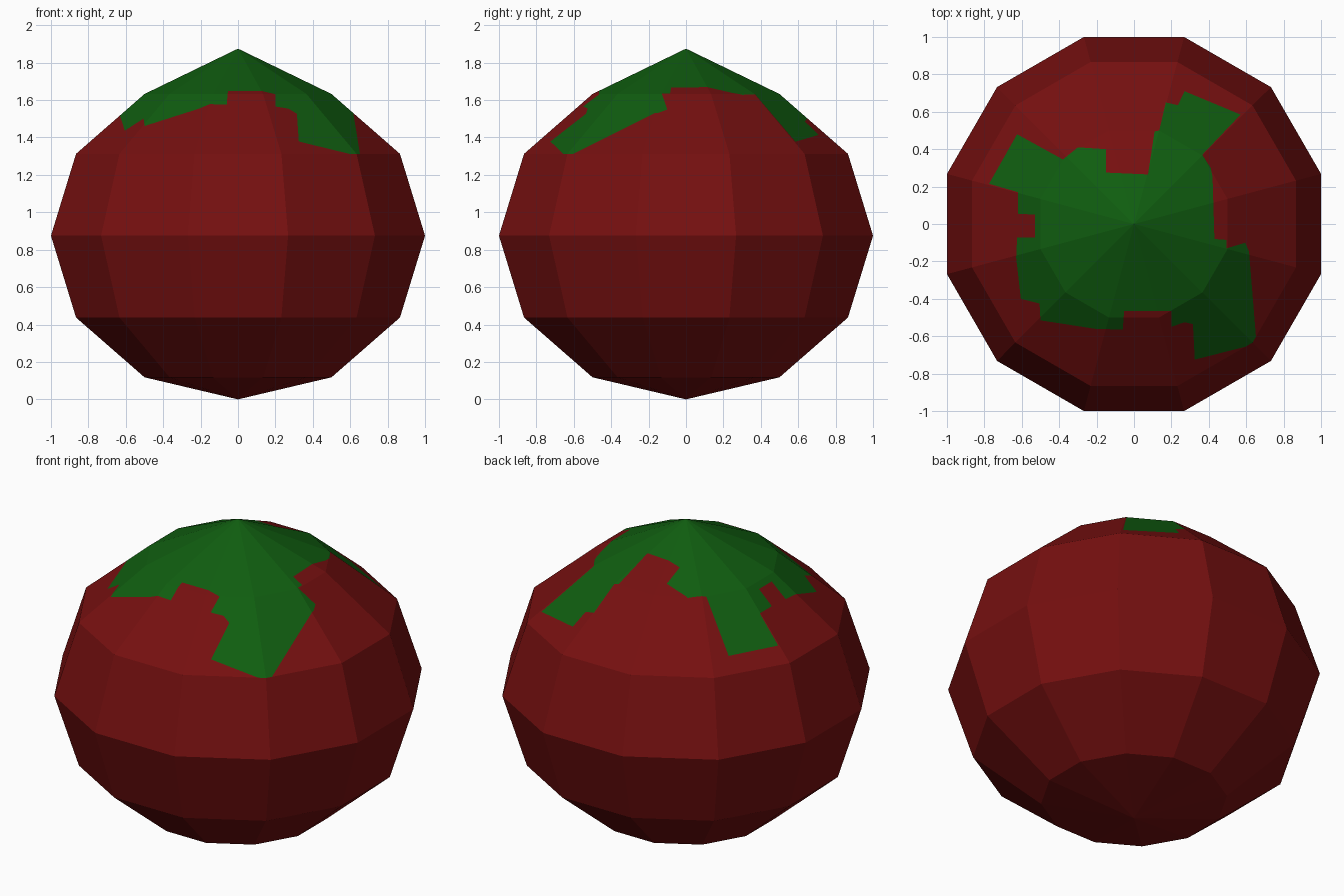
import bpy, bmesh, math
from mathutils import Vector

if "Cube" in bpy.data.objects:
    bpy.data.objects.remove(bpy.data.objects["Cube"])

SIDES = 12
R = 1 / math.cos(math.pi / SIDES)        # flats sit at x, y = +-1
MID = 0.875
# (radius factor, z) rings from bottom to top, poles added separately
RINGS = [(0.5, 0.118), (0.866, 0.4375), (1.0, MID), (0.866, 1.3125), (0.5, 1.6325)]

# Outline of the green patch seen from above
PATCH = [(.27, .71), (.57, .585), (.365, .37), (.41, .30), (.42, .25), (.43, -.08),
         (.495, -.085), (.495, -.13), (.595, -.10), (.615, -.147), (.652, -.603),
         (.634, -.634), (.60, -.655), (.325, -.725), (.315, -.535), (.27, -.525),
         (.20, -.55), (.20, -.465), (-.053, -.465), (-.06, -.565), (-.21, -.56),
         (-.50, -.515), (-.505, -.425), (-.605, -.40), (-.63, -.18), (-.625, -.072),
         (-.53, -.072), (-.53, .05), (-.62, .055), (-.62, .17), (-.775, .215),
         (-.625, .48), (-.38, .345), (-.30, .41), (-.15, .40), (-.15, .275),
         (.075, .265), (.11, .495), (.135, .50), (.17, .65), (.235, .635)]


def material(name, rgb):
    m = bpy.data.materials.new(name)
    m.diffuse_color = (*rgb, 1)
    m.use_nodes = True
    m.node_tree.nodes["Principled BSDF"].inputs["Base Color"].default_value = m.diffuse_color
    return m


def inside(p, poly):
    hit = False
    for (x1, y1), (x2, y2) in zip(poly, poly[1:] + poly[:1]):
        if (y1 > p.y) != (y2 > p.y) and p.x < x1 + (p.y - y1) * (x2 - x1) / (y2 - y1):
            hit = not hit
    return hit


# Round faceted body
bm = bmesh.new()
rings = []
for f, z in RINGS:
    angles = [2 * math.pi * (i + 0.5) / SIDES for i in range(SIDES)]
    rings.append([bm.verts.new((R * f * math.cos(a), R * f * math.sin(a), z)) for a in angles])
bottom, top = bm.verts.new((0, 0, 0)), bm.verts.new((0, 0, 1.875))
for i in range(SIDES):
    j = (i + 1) % SIDES
    bm.faces.new((bottom, rings[0][j], rings[0][i]))
    bm.faces.new((top, rings[-1][i], rings[-1][j]))
    for lo, hi in zip(rings, rings[1:]):
        bm.faces.new((lo[i], lo[j], hi[j], hi[i]))

# Cut the patch outline into the upper faces
for a, b in zip(PATCH, PATCH[1:] + PATCH[:1]):
    faces = [f for f in bm.faces if f.calc_center_median().z > 1.3125]
    edges = {e for f in faces for e in f.edges}
    verts = {v for f in faces for v in f.verts}
    normal = Vector((b[1] - a[1], a[0] - b[0], 0)).normalized()
    bmesh.ops.bisect_plane(bm, geom=faces + list(edges) + list(verts), dist=1e-5,
                           plane_co=(a[0], a[1], 0), plane_no=normal)

# Colour faces inside the outline green, then merge leftover slivers
for f in bm.faces:
    c = f.calc_center_median()
    f.material_index = int(c.z > 1.3125 and inside(c, PATCH))
bmesh.ops.dissolve_limit(bm, angle_limit=math.radians(1), verts=bm.verts[:],
                         edges=bm.edges[:], delimit={'MATERIAL'})

mesh = bpy.data.meshes.new("fruit_body")
bm.to_mesh(mesh)
bm.free()
mesh.materials.append(material("dark red", (0.18, 0.005, 0.005)))
mesh.materials.append(material("leaf green", (0.005, 0.11, 0.005)))
bpy.context.collection.objects.link(bpy.data.objects.new("fruit_body", mesh))
